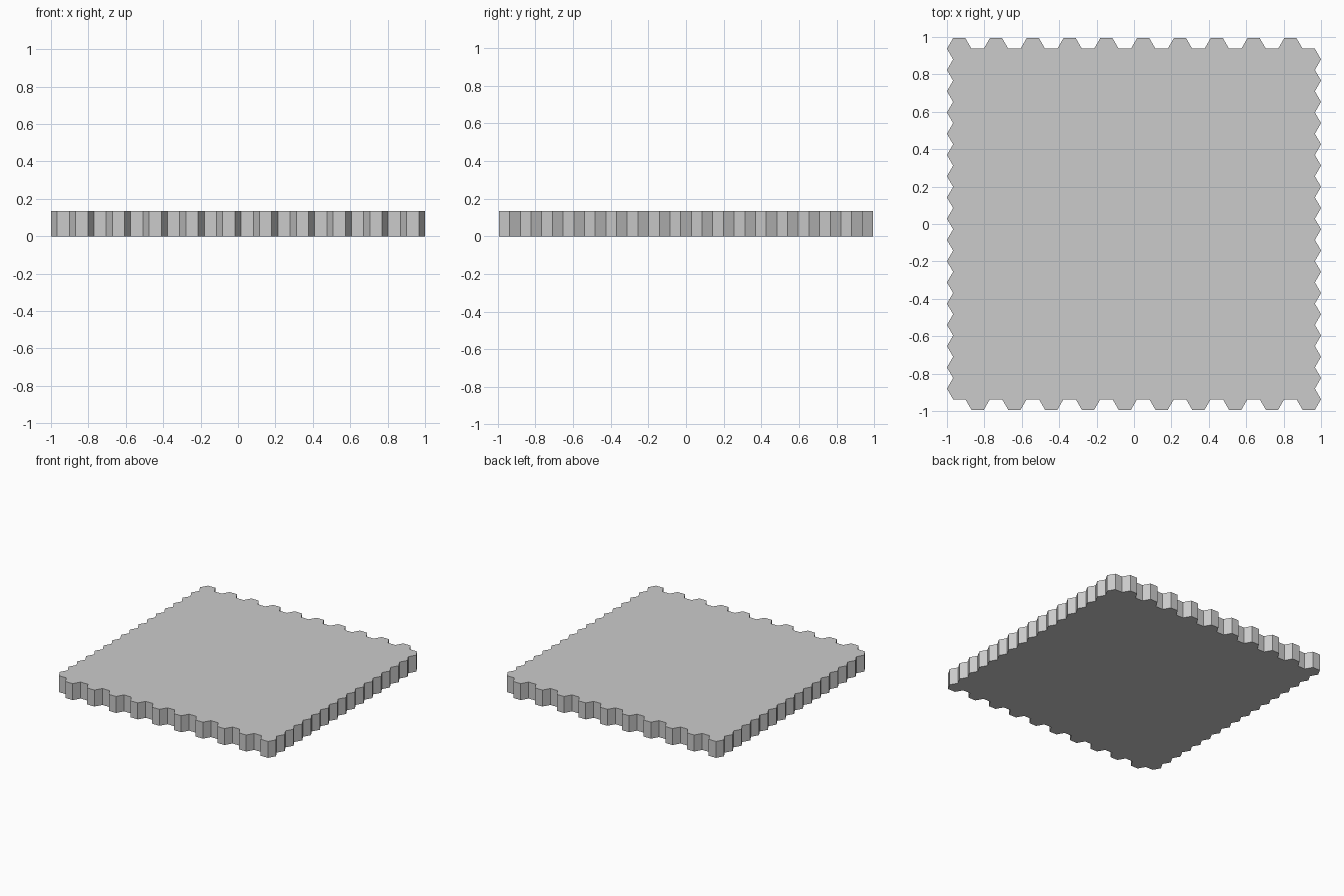
import bpy, bmesh
from math import sqrt

if "Cube" in bpy.data.objects:
    bpy.data.objects.remove(bpy.data.objects["Cube"])

COLS, ROWS = 20, 17
S = 2 / (1.5 * COLS + 0.5)      # hexagon side, total width is 2
H = S * sqrt(3)                 # hexagon height
THICK = 0.135
HALF_Y = (ROWS + 0.5) * H / 2


def col_x(c):
    return -1 + S + 1.5 * S * c


def col_bottom(c):
    # even columns sit half a hexagon higher
    return -HALF_Y + (H / 2 if c % 2 == 0 else 0)


outline = []
# front edge, left to right
for c in range(COLS):
    outline += [(col_x(c) - S / 2, col_bottom(c)), (col_x(c) + S / 2, col_bottom(c))]
# right zigzag, upwards (corner ends belong to the other edges)
x, y0 = col_x(COLS - 1), col_bottom(COLS - 1)
for i in range(1, 2 * ROWS):
    outline.append((x + (S if i % 2 else S / 2), y0 + i * H / 2))
# back edge, right to left
for c in reversed(range(COLS)):
    top = col_bottom(c) + ROWS * H
    outline += [(col_x(c) + S / 2, top), (col_x(c) - S / 2, top)]
# left zigzag, downwards
x, y0 = col_x(0), col_bottom(0)
for i in reversed(range(1, 2 * ROWS)):
    outline.append((x - (S if i % 2 else S / 2), y0 + i * H / 2))

# extrude the outline into a slab
bm = bmesh.new()
base = bm.faces.new([bm.verts.new((x, y, 0)) for x, y in outline])
ext = bmesh.ops.extrude_face_region(bm, geom=[base], use_keep_orig=True)
verts = [g for g in ext["geom"] if isinstance(g, bmesh.types.BMVert)]
bmesh.ops.translate(bm, verts=verts, vec=(0, 0, THICK))
bmesh.ops.recalc_face_normals(bm, faces=bm.faces)
mesh = bpy.data.meshes.new("hex_tile_board")
bm.to_mesh(mesh)
bm.free()
board = bpy.data.objects.new("hex_tile_board", mesh)
bpy.context.collection.objects.link(board)
